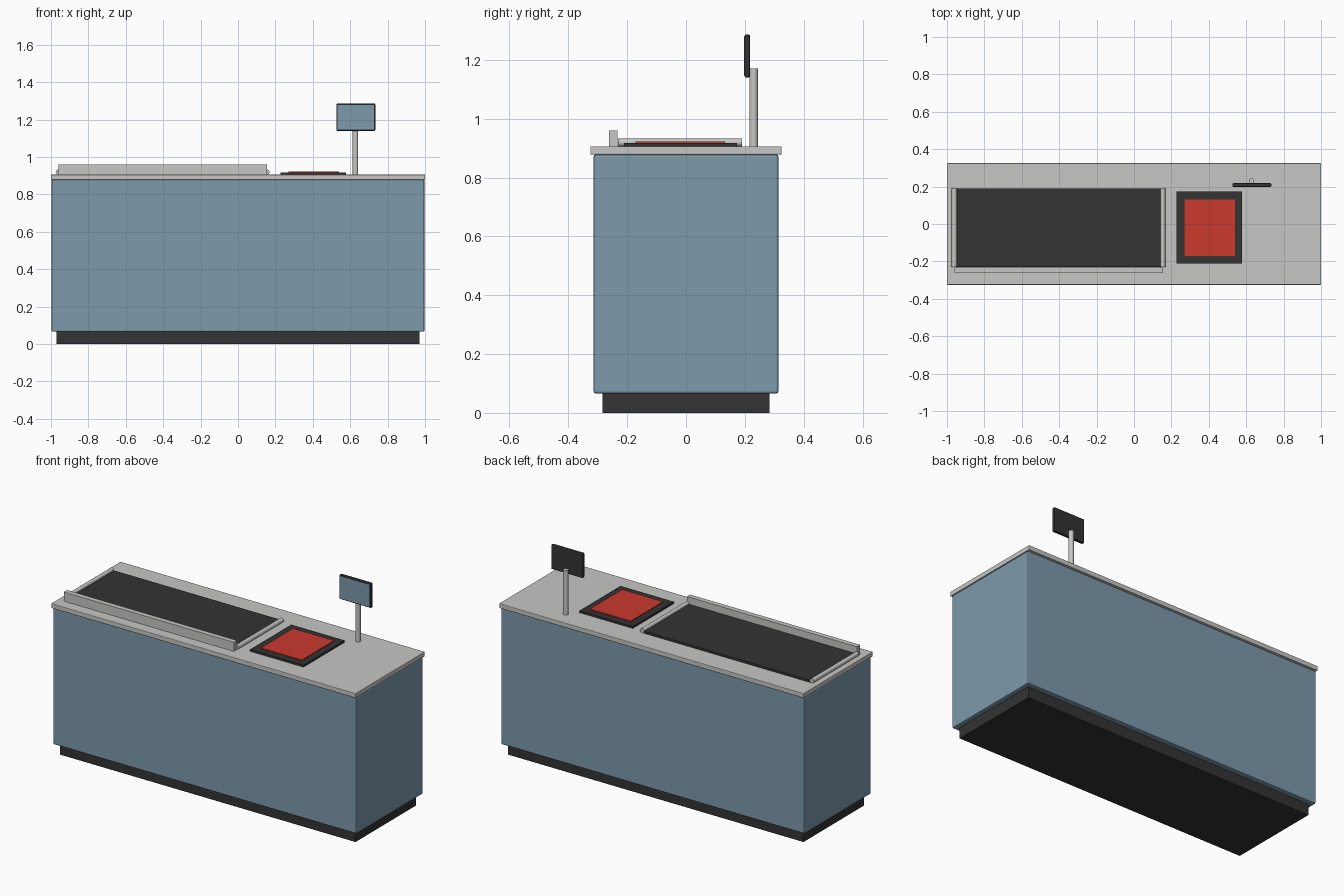
import bpy

default = bpy.data.objects.get("Cube")
if default:
    bpy.data.objects.remove(default, do_unlink=True)


def material(name, rgb):
    m = bpy.data.materials.new(name)
    m.use_nodes = True
    m.diffuse_color = (*rgb, 1)
    m.node_tree.nodes["Principled BSDF"].inputs["Base Color"].default_value = (*rgb, 1)
    return m


BLUE = material("panel blue", (0.205, 0.32, 0.413))
GREY = material("light grey", (0.57, 0.57, 0.56))
DARK = material("charcoal", (0.033, 0.033, 0.033))
RED = material("scanner red", (0.59, 0.042, 0.027))


def box(name, x, y, z, mat, bevel=0.0):
    """Box spanning the given (low, high) ranges, with optional rounded edges."""
    spans = (x, y, z)
    bpy.ops.mesh.primitive_cube_add(size=1, location=[(a + b) / 2 for a, b in spans])
    ob = bpy.context.object
    ob.name = name
    ob.scale = [b - a for a, b in spans]
    bpy.ops.object.transform_apply(location=False, rotation=False, scale=True)
    ob.data.materials.append(mat)
    if bevel:
        mod = ob.modifiers.new("rounded edges", "BEVEL")
        mod.width = bevel
        mod.segments = 2
    return ob


def rod(name, centre, radius, length, mat, rotation=(0, 0, 0)):
    bpy.ops.mesh.primitive_cylinder_add(vertices=24, radius=radius, depth=length,
                                        location=centre, rotation=rotation)
    ob = bpy.context.object
    ob.name = name
    ob.data.materials.append(mat)
    bpy.ops.object.shade_smooth_by_angle()


# Counter
box("plinth", (-0.97, 0.97), (-0.283, 0.283), (0, 0.075), DARK)
box("cabinet", (-0.997, 0.997), (-0.314, 0.314), (0.066, 0.878), BLUE, 0.007)
box("countertop", (-1, 1), (-0.325, 0.325), (0.878, 0.906), GREY, 0.003)

# Conveyor with end rollers and a front guard rail
box("conveyor_belt", (-0.955, 0.148), (-0.23, 0.19), (0.9, 0.919), DARK)
for side, x in (("right", -0.961), ("left", 0.154)):
    rod(side + "_roller", (x, -0.02, 0.919), 0.0135, 0.422, GREY, (1.5708, 0, 0))
box("guard_rail", (-0.961, 0.156), (-0.262, -0.232), (0.9, 0.96), GREY)

# Scanner plate
box("scanner_frame", (0.228, 0.578), (-0.211, 0.174), (0.9, 0.918), DARK)
box("scanner_glass", (0.27, 0.539), (-0.171, 0.132), (0.916, 0.923), RED)

# Display on a pole
rod("display_pole", (0.628, 0.23, 1.035), 0.0145, 0.27, GREY)
box("display_case", (0.526, 0.734), (0.199, 0.218), (1.14, 1.286), DARK, 0.005)
box("display_screen", (0.533, 0.727), (0.197, 0.201), (1.147, 1.279), BLUE)
